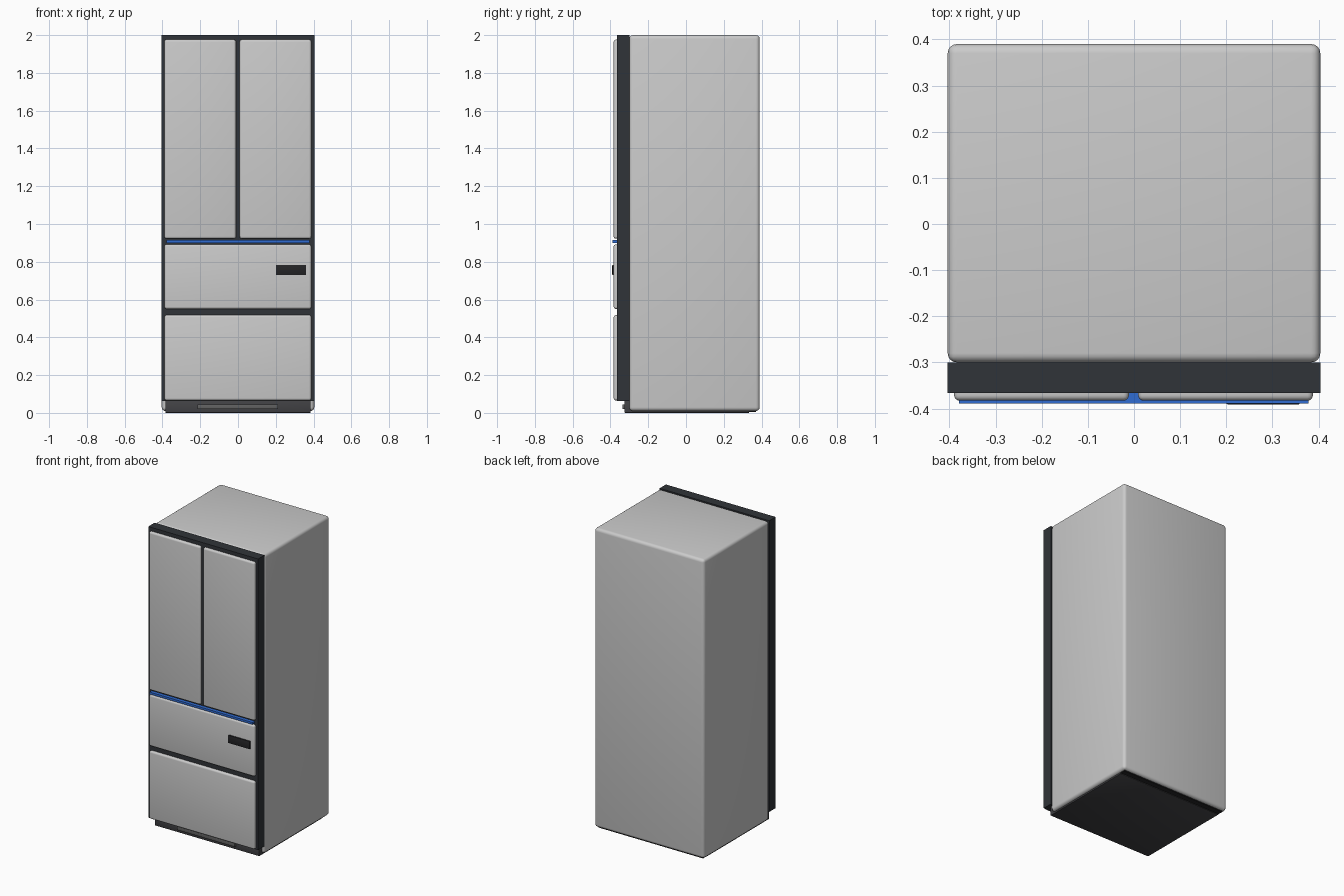
import bpy

if "Cube" in bpy.data.objects:
    bpy.data.objects.remove(bpy.data.objects["Cube"])


def material(name, color):
    m = bpy.data.materials.new(name)
    m.diffuse_color = color
    m.use_nodes = True
    m.node_tree.nodes["Principled BSDF"].inputs["Base Color"].default_value = m.diffuse_color
    return m


DARK = material("dark_trim", (0.03, 0.034, 0.04, 1))
BLACK = material("black_panel", (0.018, 0.018, 0.02, 1))
CHARCOAL = material("charcoal_plinth", (0.055, 0.055, 0.06, 1))
GREY = material("vent_grey", (0.12, 0.12, 0.12, 1))
BLUE = material("blue_accent", (0.03, 0.15, 0.65, 1))


def box(name, x, y, z, bevel=0.0, mat=None, segments=4):
    """Box from (min, max) ranges, with optional rounded edges."""
    bpy.ops.mesh.primitive_cube_add(
        size=1, location=[(a + b) / 2 for a, b in (x, y, z)])
    ob = bpy.context.object
    ob.name = name
    ob.scale = [b - a for a, b in (x, y, z)]
    bpy.ops.object.transform_apply(location=False, rotation=False, scale=True)
    if mat:
        ob.data.materials.append(mat)
    if bevel:
        mod = ob.modifiers.new("rounded_edges", "BEVEL")
        mod.width = bevel
        mod.segments = segments
        bpy.ops.object.modifier_apply(modifier=mod.name)
        bpy.ops.object.shade_smooth_by_angle()
    return ob


# Cabinet and the dark front frame behind the doors
box("cabinet", (-0.404, 0.404), (-0.30, 0.39), (0.01, 2.0), 0.02)
box("front_frame", (-0.404, 0.404), (-0.366, -0.30), (0.063, 2.0), mat=DARK)

# Pair of upper doors
for side, x in (("left", (-0.39, -0.011)), ("right", (0.009, 0.388))):
    box(side + "_door", x, (-0.383, -0.34), (0.922, 1.976), 0.012)

# Two full-width drawers
for name, z in (("upper_drawer", (0.55, 0.892)), ("lower_drawer", (0.066, 0.518))):
    box(name, (-0.389, 0.388), (-0.383, -0.34), z, 0.012)

# Blue accent strip between doors and drawers
box("accent_strip", (-0.379, 0.378), (-0.389, -0.35), (0.9, 0.914), mat=BLUE)

# Control display on the upper drawer
box("display", (0.20, 0.36), (-0.391, -0.37), (0.73, 0.783), 0.003, BLACK, 2)

# Plinth under the cabinet with its vent bar
box("plinth", (-0.385, 0.385), (-0.326, 0.335), (0.0, 0.066), 0.004, CHARCOAL, 2)
box("base_plate", (-0.385, 0.385), (-0.28, 0.371), (0.004, 0.02), mat=BLACK)
box("plinth_vent", (-0.215, 0.212), (-0.337, -0.32), (0.02, 0.044), 0.002, GREY, 2)
